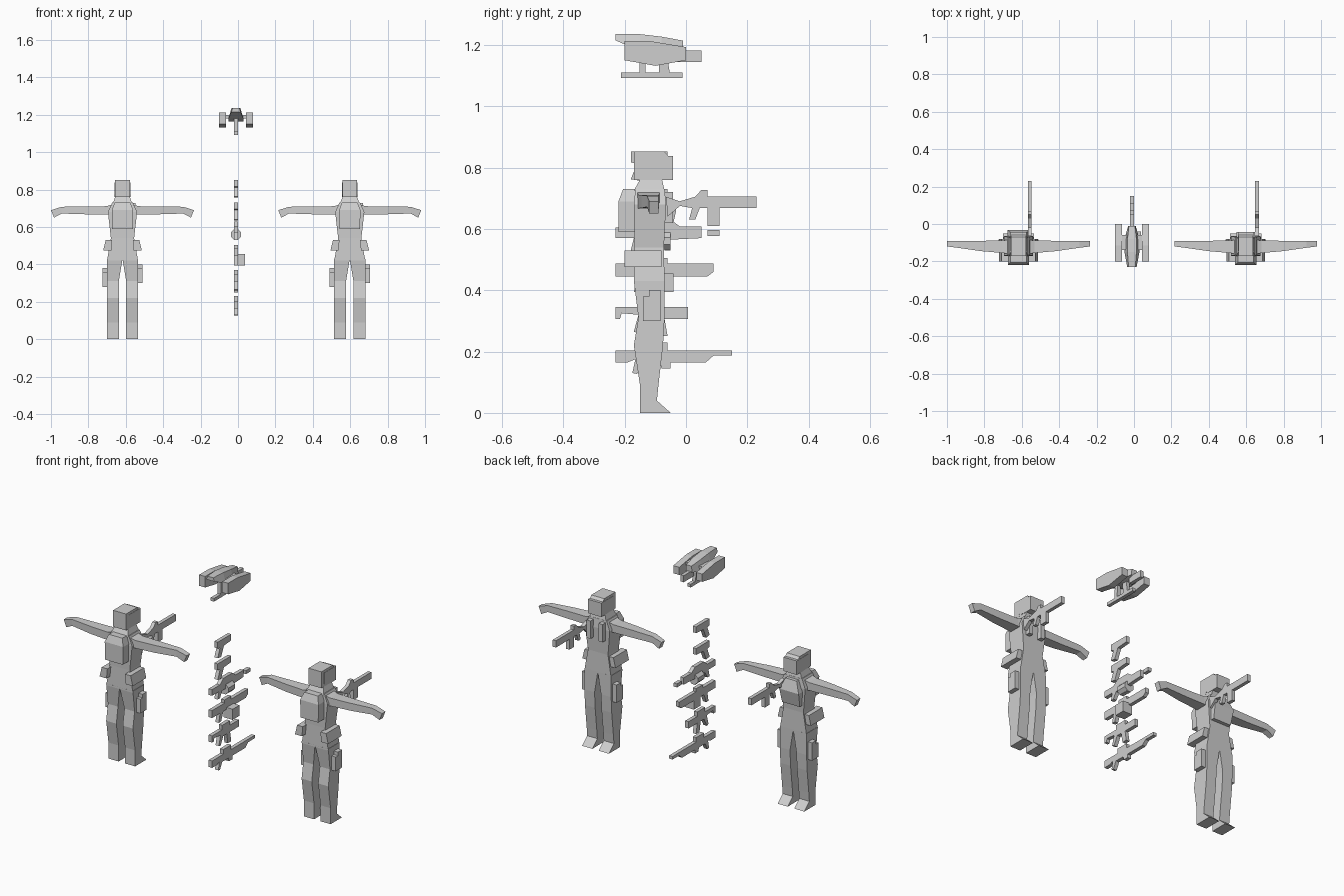
import bpy, math

grey = bpy.data.materials.new("plain_grey")
grey.diffuse_color = (0.62, 0.62, 0.62, 1)


def make(name, verts, faces):
    me = bpy.data.meshes.new(name)
    me.from_pydata(verts, [], faces)
    me.materials.append(grey)
    ob = bpy.data.objects.new(name, me)
    bpy.context.collection.objects.link(ob)
    bpy.context.view_layer.objects.active = ob
    bpy.ops.object.mode_set(mode='EDIT')
    bpy.ops.mesh.select_all(action='SELECT')
    bpy.ops.mesh.normals_make_consistent(inside=False)
    bpy.ops.object.mode_set(mode='OBJECT')
    return ob


def loft(name, rings):
    """Skin a list of closed rings with capped ends."""
    n, m = len(rings[0]), len(rings)
    faces = [tuple(range(n)), tuple(range((m - 1) * n, m * n))]
    for r in range(m - 1):
        for i in range(n):
            j = (i + 1) % n
            faces.append((r * n + i, r * n + j, (r + 1) * n + j, (r + 1) * n + i))
    return make(name, [p for ring in rings for p in ring], faces)


def rect(x0, x1, y0, y1, z):
    return [(x0, y0, z), (x1, y0, z), (x1, y1, z), (x0, y1, z)]


def box(name, x0, x1, y0, y1, z0, z1):
    return loft(name, [rect(x0, x1, y0, y1, z0), rect(x0, x1, y0, y1, z1)])


def prism(name, pts, x0, x1):
    """Side profile (y, z) extruded across x."""
    return loft(name, [[(x, y, z) for y, z in pts] for x in (x0, x1)])


def stack(name, cx, rows):
    """Symmetric rectangles (half width, back, front, height)."""
    return loft(name, [rect(cx - h, cx + h, y0, y1, z) for h, y0, y1, z in rows])


def soldier(cx, tag, plated):
    # torso, neck and head
    stack(tag + "_torso", cx, [(.083, -.17, -.07, .42), (.062, -.168, -.072, .54),
                               (.078, -.17, -.065, .68), (.055, -.165, -.07, .73)])
    stack(tag + "_neck", cx, [(.052, -.17, -.07, .725), (.036, -.145, -.08, .77)])
    prism(tag + "_helmet", [(-.17, .76), (-.17, .852), (-.07, .852), (-.055, .835),
                            (-.07, .76)], cx - .04, cx + .04)
    prism(tag + "_visor", [(-.145, .775), (-.145, .838), (-.042, .838), (-.042, .76),
                           (-.10, .76)], cx - .0415, cx + .0415)
    # backpack
    stack(tag + "_backpack", cx, [(.055, -.22, -.165, .59), (.057, -.22, -.165, .69),
                                  (.042, -.205, -.165, .73)])
    for s in (-1, 1):
        # arm with bent hand
        rows = [(.05, .05, -.16, -.085, .662, .722), (.085, .085, -.155, -.088, .667, .711),
                (.2, .2, -.145, -.09, .668, .71), (.325, .325, -.127, -.09, .672, .708),
                (.382, .366, -.12, -.09, .65, .69)]
        loft(tag + "_arm", [[(cx + s * b, y0, z0), (cx + s * b, y1, z0),
                             (cx + s * t, y1, z1), (cx + s * t, y0, z1)]
                            for t, b, y0, y1, z0, z1 in rows])
        # leg with wedge foot
        rows = [(.02, -.15, -.05, 0), (.02, -.15, -.095, .04), (.02, -.15, -.09, .09),
                (.02, -.17, -.075, .22), (.02, -.155, -.07, .31), (0, -.17, -.07, .43)]
        loft(tag + "_leg", [rect(cx + s * i, cx + s * .083, y0, y1, z)
                            for i, y0, y1, z in rows])
        # tilted hip pouch
        loft(tag + "_hip_pouch",
             [rect(cx + s * .06, cx + s * .103, -.2, -.08, .475),
              rect(cx + s * .055, cx + s * .09, -.2, -.08, .53)])
        # thigh holster
        z = .30 if s > 0 else .28
        prism(tag + "_thigh_holster",
              [(-.14, z), (-.14, z + .08), (-.12, z + .08), (-.12, z + .1),
               (-.083, z + .1), (-.083, z)], cx + s * .08, cx + s * .108)
        if not plated:
            # shoulder strap pouches
            box(tag + "_strap_pouch", cx + s * .025, cx + s * .05, -.07, -.042, .62, .72)
    if plated:
        # chest plate
        stack(tag + "_chest_plate", cx, [(.055, -.075, -.05, .58), (.06, -.075, -.032, .66),
                                         (.035, -.075, -.05, .72)])
    # shouldered rifle
    prism(tag + "_rifle",
          [(-.065, .705), (-.02, .69), (.03, .705), (.05, .727), (.07, .727), (.07, .706),
           (.23, .706), (.23, .668), (.11, .668), (.11, .61), (.07, .61), (.07, .668),
           (.045, .668), (.03, .63), (.01, .63), (.02, .668), (-.02, .675), (-.06, .64)],
          cx + .05, cx + .07)


soldier(-.6175, "left_soldier", True)
soldier(.5975, "right_soldier", False)

# column of small arms between the figures
G0, G1 = -.021, 0
for name, z in (("upper_pistol", .852), ("lower_pistol", .73)):
    prism(name, [(-.18, z), (-.06, z), (-.06, z - .035), (-.125, z - .04),
                 (-.15, z - .095), (-.18, z - .09), (-.16, z - .04), (-.18, z - .035)], G0, G1)

prism("drum_gun", [(-.23, .605), (-.16, .605), (-.13, .63), (-.05, .63), (-.02, .608),
                   (.05, .608), (.05, .57), (-.05, .565), (-.05, .53), (-.07, .53),
                   (-.075, .565), (-.14, .565), (-.16, .53), (-.18, .53), (-.17, .57),
                   (-.23, .57)], G0, G1)
box("drum_gun_muzzle", G0, G1, .07, .11, .577, .597)
loft("drum_magazine", [[(-.0105 + .03 * math.cos(a), y, .56 + .03 * math.sin(a))
                        for a in [math.pi * (k + .5) / 4 for k in range(8)]]
                       for y in (-.11, -.05)])

prism("box_gun", [(-.23, .487), (-.12, .487), (-.12, .505), (-.06, .505), (-.06, .487),
                  (.09, .487), (.09, .46), (.07, .445), (-.13, .445), (-.15, .395),
                  (-.17, .395), (-.16, .445), (-.23, .445)], G0, G1)
prism("box_gun_magazine", [(-.10, .395), (-.10, .455), (-.04, .455), (-.04, .395)], G0, .037)

prism("short_rifle", [(-.23, .345), (-.14, .345), (-.14, .37), (-.07, .37), (-.07, .345),
                      (.007, .345), (.007, .307), (-.07, .307), (-.06, .25), (-.09, .25),
                      (-.10, .307), (-.13, .307), (-.155, .26), (-.17, .265), (-.155, .32),
                      (-.21, .325), (-.215, .307), (-.23, .307)], G0, G1)

prism("long_rifle", [(-.23, .204), (-.13, .204), (-.13, .23), (-.06, .23), (-.06, .204),
                     (.15, .204), (.15, .187), (.09, .187), (.065, .165), (-.05, .165),
                     (-.05, .145), (-.08, .145), (-.085, .165), (-.14, .165), (-.16, .127),
                     (-.175, .13), (-.165, .175), (-.19, .165), (-.23, .165)], G0, G1)

# hovering craft: hull
C = -.011
loft("craft_hull", [[(C - b, y, z0), (C + b, y, z0), (C + t, y, z1), (C - t, y, z1)]
                    for y, b, t, z0, z1 in ((-.23, .025, .018, 1.215, 1.235),
                                            (-.15, .04, .024, 1.18, 1.235),
                                            (-.08, .04, .024, 1.165, 1.227),
                                            (-.01, .02, .016, 1.18, 1.214))])
# side pods and their arms
for s in (-1, 1):
    prism("craft_pod", [(-.2, 1.212), (-.115, 1.212), (0, 1.193), (0, 1.15),
                        (-.1, 1.132), (-.2, 1.15)], C + s * .053, C + s * .09)
    box("craft_pod_arm", C + s * .02, C + s * .06, -.14, -.06, 1.18, 1.2)
# tail, underslung gun and struts
box("craft_tail", C - .01, C + .01, -.04, .05, 1.145, 1.182)
box("craft_gun", C - .01, C + .01, -.212, -.012, 1.092, 1.11)
prism("craft_front_strut", [(-.152, 1.105), (-.15, 1.2), (-.13, 1.2), (-.132, 1.105)],
      C - .01, C + .01)
prism("craft_rear_strut", [(-.088, 1.105), (-.09, 1.2), (-.065, 1.18), (-.052, 1.105)],
      C - .01, C + .01)
